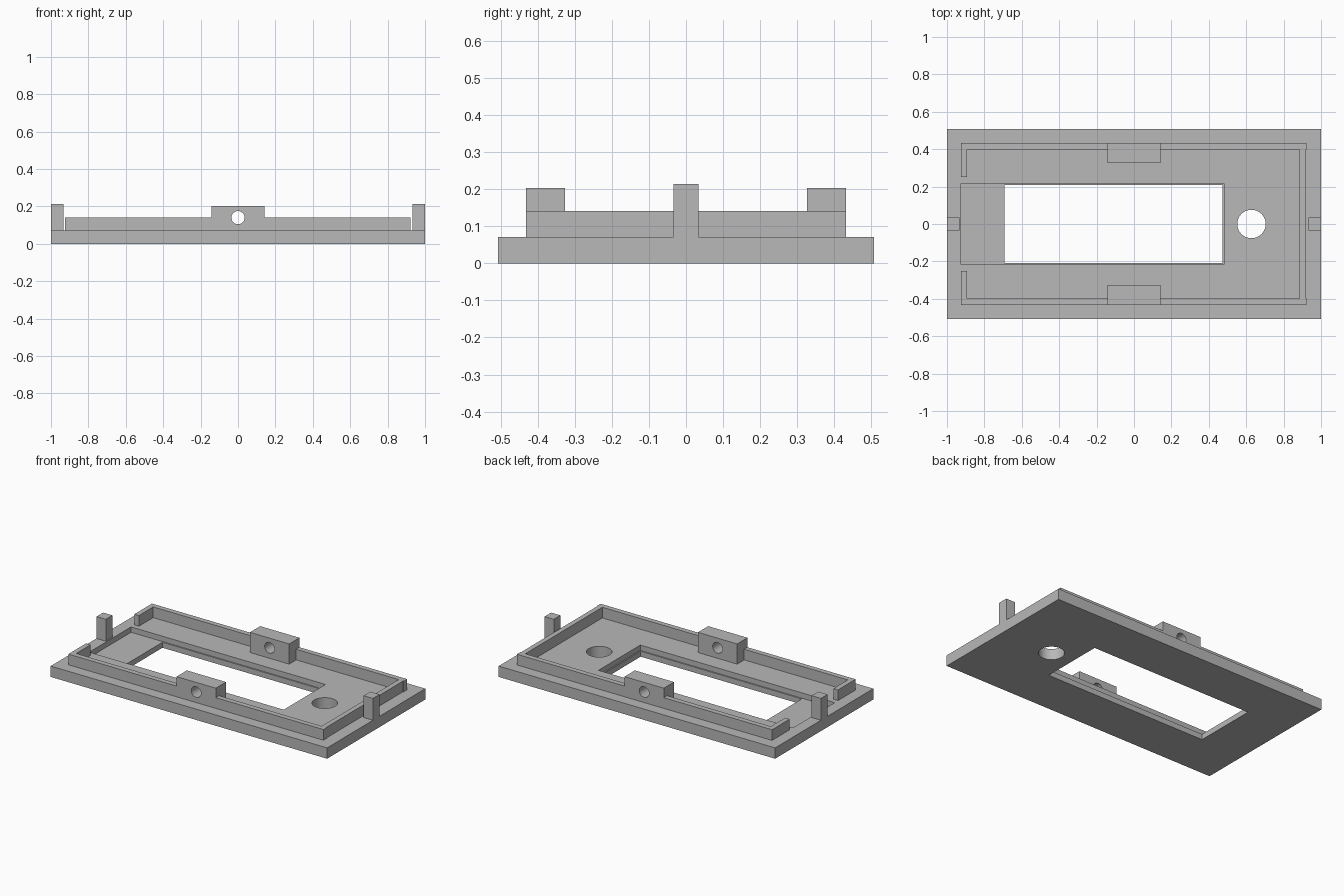
import bpy, bmesh, math
from mathutils import Matrix

if "Cube" in bpy.data.objects:
    bpy.data.objects.remove(bpy.data.objects["Cube"])

grey = bpy.data.materials.new("plain grey")
grey.diffuse_color = (0.48, 0.48, 0.48, 1)
grey.use_nodes = True
grey.node_tree.nodes["Principled BSDF"].inputs["Base Color"].default_value = grey.diffuse_color


def make_object(name, bm):
    bmesh.ops.recalc_face_normals(bm, faces=bm.faces[:])
    mesh = bpy.data.meshes.new(name)
    bm.to_mesh(mesh)
    bm.free()
    mesh.materials.append(grey)
    ob = bpy.data.objects.new(name, mesh)
    bpy.context.collection.objects.link(ob)
    return ob


def prism(name, points, z0, z1):
    bm = bmesh.new()
    face = bm.faces.new([bm.verts.new((x, y, z0)) for x, y in points])
    new = bmesh.ops.extrude_face_region(bm, geom=[face])["geom"]
    verts = [g for g in new if isinstance(g, bmesh.types.BMVert)]
    bmesh.ops.translate(bm, verts=verts, vec=(0, 0, z1 - z0))
    return make_object(name, bm)


def box(name, x0, x1, y0, y1, z0, z1):
    return prism(name, [(x0, y0), (x1, y0), (x1, y1), (x0, y1)], z0, z1)


def cylinder(name, radius, depth, matrix):
    bm = bmesh.new()
    bmesh.ops.create_cone(bm, cap_ends=True, segments=48, radius1=radius,
                          radius2=radius, depth=depth, matrix=matrix)
    return make_object(name, bm)


def combine(target, other, operation):
    mod = target.modifiers.new(operation, 'BOOLEAN')
    mod.operation, mod.solver, mod.object = operation, 'EXACT', other
    bpy.context.view_layer.objects.active = target
    bpy.ops.object.modifier_apply(modifier=mod.name)
    bpy.data.objects.remove(other, do_unlink=True)


# Base plate with recessed pocket, window and round hole
frame = box("bezel_frame", -1, 1, -0.507, 0.507, 0, 0.071)
combine(frame, box("pocket", -0.925, 0.482, -0.216, 0.216, 0.036, 0.2), 'DIFFERENCE')
combine(frame, box("window", -0.692, 0.474, -0.208, 0.208, -0.1, 0.2), 'DIFFERENCE')
combine(frame, cylinder("round_hole", 0.076, 0.5,
                        Matrix.Translation((0.628, 0, 0))), 'DIFFERENCE')

# Raised lip, open at the left end, with small steps at the right corners
half = [(-0.925, 0.25), (-0.925, 0.432), (0.921, 0.432), (0.921, 0.396), (0.917, 0.396)]
inner = [(0.884, 0.398), (-0.892, 0.398), (-0.892, 0.25)]
outline = (half + [(x, -y) for x, y in reversed(half)]
           + [(x, -y) for x, y in reversed(inner)] + inner)
combine(frame, prism("lip", outline, 0.05, 0.141), 'UNION')

# Mounting blocks at front and back, posts at both ends
for s in (-1, 1):
    y0, y1 = sorted((s * 0.326, s * 0.432))
    combine(frame, box("mounting_block", -0.142, 0.142, y0, y1, 0.05, 0.203), 'UNION')
    x0, x1 = sorted((s * 0.933, s * 1.0))
    combine(frame, box("end_post", x0, x1, -0.034, 0.034, 0.05, 0.214), 'UNION')

# Screw hole through both blocks
combine(frame, cylinder("screw_hole", 0.035, 1.4,
                        Matrix.Translation((0, 0, 0.14)) @ Matrix.Rotation(math.pi / 2, 4, 'X')),
        'DIFFERENCE')

bpy.ops.object.select_all(action='DESELECT')
frame.select_set(True)
bpy.context.view_layer.objects.active = frame
bpy.ops.object.shade_smooth_by_angle(angle=math.radians(30))
